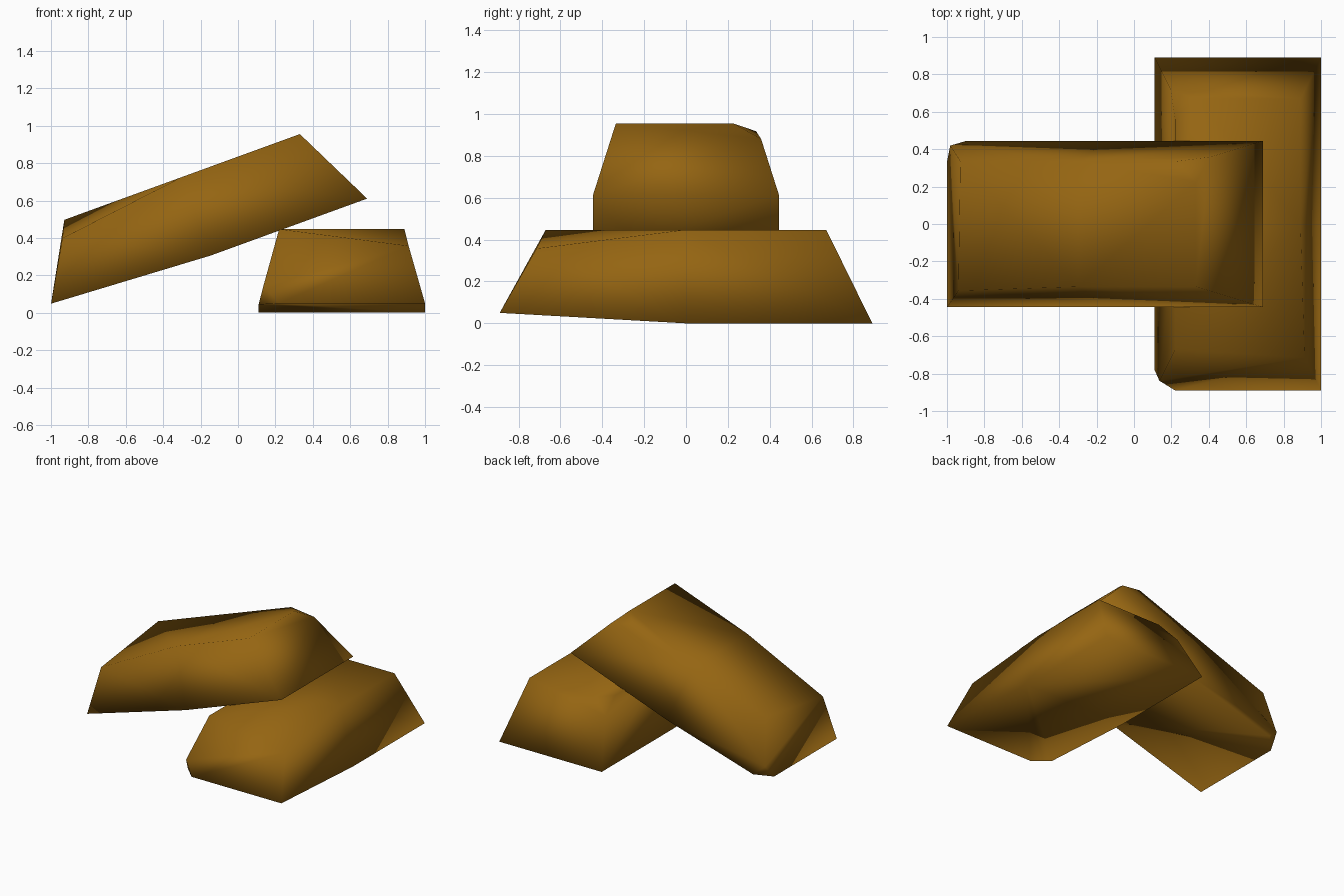
import bpy, bmesh, math
from mathutils import Matrix, Vector

if "Cube" in bpy.data.objects:
    bpy.data.objects.remove(bpy.data.objects["Cube"])

gold = bpy.data.materials.new("dark gold")
gold.diffuse_color = (0.30, 0.13, 0.006, 1)
gold.use_nodes = True
gold.node_tree.nodes["Principled BSDF"].inputs["Base Color"].default_value = gold.diffuse_color

BASE_X, BASE_Y, TOP_X, TOP_Y, HEIGHT = 0.445, 0.89, 0.335, 0.67, 0.447


def ingot_mesh():
    bm = bmesh.new()
    # Tapered block
    bmesh.ops.create_cube(bm, size=2)
    for v in bm.verts:
        top = v.co.z > 0
        v.co.x *= TOP_X if top else BASE_X
        v.co.y *= TOP_Y if top else BASE_Y
        v.co.z = HEIGHT if top else 0
    # Ring of edges across the middle
    bmesh.ops.bisect_plane(bm, geom=bm.verts[:] + bm.edges[:] + bm.faces[:],
                           plane_co=(0, 0, 0), plane_no=(0, 1, 0))

    def find(x, y, z):
        return min(bm.verts, key=lambda v: (v.co - Vector((x, y, z))).length)

    top_left = find(-TOP_X, -TOP_Y, HEIGHT)
    worn = find(TOP_X, -TOP_Y, HEIGHT)
    middle = find(TOP_X, 0, HEIGHT)
    chips = [find(-BASE_X, -BASE_Y, 0), find(-TOP_X, TOP_Y, HEIGHT)]
    # Worn top: fold one corner down along the slanted edge
    bmesh.ops.connect_verts(bm, verts=[top_left, middle])
    worn.co = worn.co.lerp(find(BASE_X, -BASE_Y, 0).co, 0.2)
    # Underside lifted at one end
    for v in bm.verts:
        if v.co.y < -0.8:
            v.co.z = 0.05
    # Two chipped corners
    bmesh.ops.bevel(bm, geom=chips, offset=0.11, segments=1, affect='VERTICES')
    bmesh.ops.recalc_face_normals(bm, faces=bm.faces[:])
    for f in bm.faces:
        f.smooth = True
    me = bpy.data.meshes.new("ingot")
    bm.to_mesh(me)
    bm.free()
    me.materials.append(gold)
    return me


def place(name, mesh, matrix):
    ob = bpy.data.objects.new(name, mesh)
    bpy.context.collection.objects.link(ob)
    ob.matrix_world = matrix


mesh = ingot_mesh()
# Ingot lying flat, and a second one leaning on it
place("lower_ingot", mesh, Matrix.Translation((0.555, 0, 0)))
place("leaning_ingot", mesh,
      Matrix.Translation((-0.146, 0, 0.306))
      @ Matrix.Rotation(math.radians(-20), 4, 'Y')
      @ Matrix.Rotation(math.radians(-90), 4, 'Z'))
